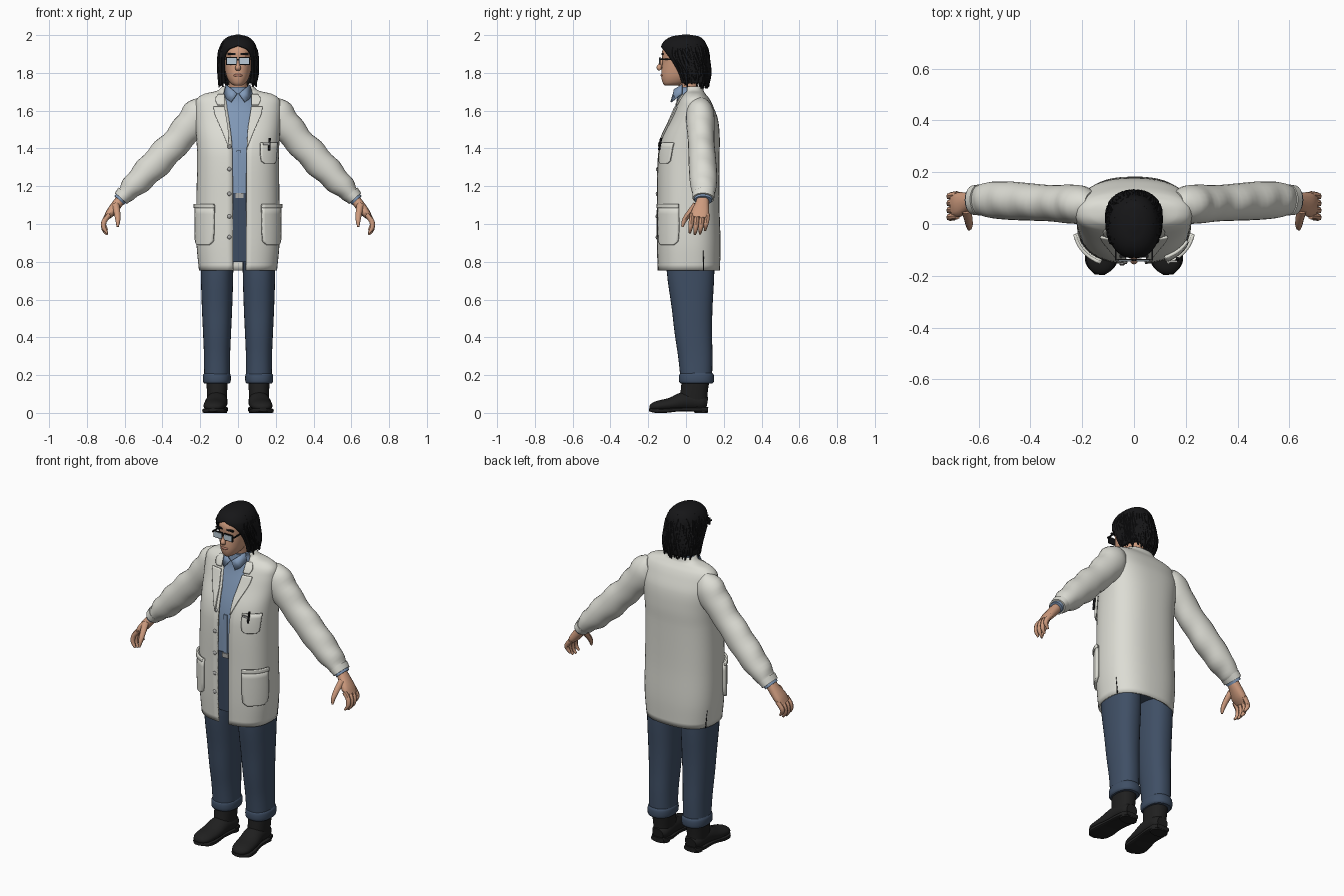
import bpy, bmesh, random
from math import sin, cos, asin, pi, radians, copysign
from mathutils import Vector

if "Cube" in bpy.data.objects:
    bpy.data.objects.remove(bpy.data.objects["Cube"])
random.seed(4)


def material(name, *rgb):
    m = bpy.data.materials.new(name)
    m.use_nodes = True
    m.diffuse_color = (*rgb, 1)
    m.node_tree.nodes["Principled BSDF"].inputs["Base Color"].default_value = (*rgb, 1)
    return m


WHITE = material("coat white", .72, .72, .66)
BLUE = material("shirt blue", .22, .32, .48)
DENIM = material("denim", .05, .078, .13)
SKIN = material("skin", .62, .33, .21)
LIPS = material("lips", .45, .2, .14)
HAIR = material("hair black", .008, .008, .009)
LEATHER = material("boot leather", .014, .014, .014)
LENS = material("lens", .5, .6, .68)
METAL = material("metal grey", .4, .4, .39)


def interp(rows, t):
    """Smooth interpolation of table rows keyed by their first column."""
    t = min(max(t, rows[0][0]), rows[-1][0])
    i = max(j for j in range(len(rows) - 1) if rows[j][0] <= t)
    a, b = rows[i], rows[i + 1]
    prev, nxt = rows[max(i - 1, 0)], rows[min(i + 2, len(rows) - 1)]
    h = b[0] - a[0]
    s = (t - a[0]) / h
    out = []
    for q, c, d, r in zip(prev, a, b, nxt):
        m0 = (d - q) / (b[0] - prev[0]) * h
        m1 = (r - c) / (nxt[0] - a[0]) * h
        out.append(c + s * m0 + s * s * (3 * (d - c) - 2 * m0 - m1)
                   + s ** 3 * (m0 + m1 - 2 * (d - c)))
    return out


def samples(rows, k):
    ts = [a[0] + (b[0] - a[0]) * j / k for a, b in zip(rows, rows[1:]) for j in range(k)]
    return ts + [rows[-1][0]]


def power(v, p):
    return copysign(abs(v) ** (2 / p), v)


def finish(name, bm, mat, mirror=False, thick=0):
    bmesh.ops.remove_doubles(bm, verts=bm.verts, dist=.0001)
    bmesh.ops.recalc_face_normals(bm, faces=bm.faces)
    mesh = bpy.data.meshes.new(name)
    bm.to_mesh(mesh)
    bm.free()
    mesh.materials.append(mat)
    ob = bpy.data.objects.new(name, mesh)
    bpy.context.collection.objects.link(ob)
    bpy.ops.object.select_all(action='DESELECT')
    ob.select_set(True)
    bpy.context.view_layer.objects.active = ob
    bpy.ops.object.shade_smooth_by_angle(angle=radians(45))
    if thick:
        mod = ob.modifiers.new("thickness", 'SOLIDIFY')
        mod.thickness, mod.offset = thick, 0
    if mirror:
        ob.modifiers.new("mirror", 'MIRROR')
    return ob


def skin_rings(name, rings, mat, closed=True, caps=(True, True), **kw):
    bm = bmesh.new()
    vs = [[bm.verts.new(p) for p in r] for r in rings]
    n = len(vs[0])
    for a, b in zip(vs, vs[1:]):
        for i in range(n if closed else n - 1):
            j = (i + 1) % n
            bm.faces.new((a[i], a[j], b[j], b[i]))
    for flag, r in zip(caps, (vs[0], vs[-1])):
        if flag:
            bm.faces.new(r)
    return finish(name, bm, mat, **kw)


def point(sec, u, p, out=0, cx=0):
    """Point on a rounded section (z, half width, front y, back y); u = 0 is the front."""
    z, w, f, b = sec[:4]
    return Vector((cx + w * power(sin(u), p) + out * sin(u),
                   (f + b) / 2 - (b - f) / 2 * power(cos(u), p) - out * cos(u), z))


def angle(sec, x, p):
    return asin(min(max(x, 0) / sec[1], 1) ** (p / 2))


def body(name, rows, mat, p=2.3, k=4, n=32, cx=0, **kw):
    rings = [[point(interp(rows, z), 2 * pi * i / n, p, cx=cx) for i in range(n)]
             for z in samples(rows, k)]
    return skin_rings(name, rings, mat, **kw)


def open_body(name, rows, mat, p, shift=0, k=5, n=48, **kw):
    """Like body, but the last column gives a front opening's half width."""
    rings = []
    for z in samples(rows, k):
        s = interp(rows, z)
        u0, u1 = angle(s, s[4] + shift, p), 2 * pi - angle(s, s[4] - shift, p)
        rings.append([point(s, u0 + (u1 - u0) * i / n, p) for i in range(n + 1)])
    return skin_rings(name, rings, mat, closed=False, **kw)


def tube(name, pts, mat, ref=(0, 1, 0), p=2, k=4, n=12, ripple=0, **kw):
    """Tube through (x, y, z, radius along ref, other radius)."""
    rows = [(i, *q) for i, q in enumerate(pts)]
    ts = samples(rows, k)
    cs = [Vector(interp(rows, t)[1:4]) for t in ts]
    rings = []
    for i, t in enumerate(ts):
        d = (cs[min(i + 1, len(cs) - 1)] - cs[max(i - 1, 0)]).normalized()
        a = (Vector(ref) - d * d.dot(Vector(ref))).normalized()
        b = d.cross(a)
        ra, rb = interp(rows, t)[4:6]
        rings.append([cs[i] + a * ra * power(cos(v), p)
                      + b * (rb + ripple * sin(5 * t + v)) * power(sin(v), p)
                      for v in (2 * pi * j / n for j in range(n))])
    return skin_rings(name, rings, mat, **kw)


def box(name, loc, size, mat, **kw):
    bm = bmesh.new()
    bmesh.ops.create_cube(bm, size=1)
    for v in bm.verts:
        v.co = Vector(loc) + v.co * Vector(size)
    return finish(name, bm, mat, **kw)


def ball(name, loc, size, mat, **kw):
    bm = bmesh.new()
    bmesh.ops.create_uvsphere(bm, u_segments=16, v_segments=10, radius=1)
    for v in bm.verts:
        v.co = Vector(loc) + v.co * Vector(size)
    return finish(name, bm, mat, **kw)


# Coat body, open down the front
COAT_P = 2.5
COAT = [(.755, .202, -.145, .175, .033), (.9, .215, -.15, .178, .035),
        (1.1, .215, -.15, .172, .036), (1.35, .212, -.145, .172, .037),
        (1.45, .215, -.125, .174, .042), (1.55, .222, -.08, .165, .055),
        (1.62, .222, -.05, .14, .066), (1.66, .213, -.03, .12, .07),
        (1.685, .175, -.01, .1, .07), (1.7, .11, 0, .09, .066), (1.725, .078, -.01, .085, .062)]
open_body("coat_body", COAT, WHITE, COAT_P, shift=.008, caps=(False, False), thick=.01)


def patch(name, rows, mat, out, thick, side=1, by_x=False, n=10):
    """Plate that follows the coat, from rows (z, start, end)."""
    rings = []
    for z in samples(rows, 4):
        s, (_, a, b) = interp(COAT, z), interp(rows, z)
        if by_x:
            a, b = angle(s, a, COAT_P), angle(s, b, COAT_P)
        rings.append([point(s, side * (a + (b - a) * i / n), COAT_P, out) for i in range(n + 1)])
    skin_rings(name, rings, mat, closed=False, caps=(False, False), thick=thick)


for side, word in ((1, "left"), (-1, "right")):
    patch(word + "_lapel", [(1.41, .046, .05), (1.5, .05, .085), (1.58, .062, .118),
          (1.62, .068, .125)], WHITE, .01, .008, side, True)
    patch(word + "_coat_collar", [(1.63, .069, .105), (1.66, .07, .115), (1.685, .068, .1)],
          WHITE, .01, .008, side, True)
    patch(word + "_hip_pocket", [(.89, .65, 1.2), (.91, .53, 1.33), (1.1, .5, 1.36)],
          WHITE, .012, .014, side)
    patch(word + "_pocket_hem", [(1.085, .5, 1.36), (1.105, .5, 1.36)], WHITE, .018, .012, side)
    patch(word + "_coat_vent", [(.752, 1.95, 1.99), (.86, 1.96, 1.965)], HAIR, .005, .004, side, n=2)
patch("chest_pocket", [(1.32, .6, .95), (1.335, .5, 1.05), (1.43, .47, 1.1)], WHITE, .012, .012)
tube("pocket_pen", [(.165, -.143, 1.39, .006, .006), (.168, -.132, 1.455, .006, .006)], HAIR, n=8)
box("pen_clip", (.15, -.145, 1.425), (.035, .008, .012), METAL)
for z in (.93, 1.04, 1.16, 1.29, 1.41):
    y = point(interp(COAT, z), -.15, COAT_P).y
    ball("coat_button", (-.046, y - .005, z), (.011, .007, .011), METAL)

# Sleeves and shirt cuffs
tube("sleeves", [(.16, .075, 1.615, .05, .06), (.2, .075, 1.59, .072, .084),
     (.25, .077, 1.525, .075, .085), (.32, .08, 1.443, .07, .077), (.4, .085, 1.358, .072, .08),
     (.48, .09, 1.275, .074, .075), (.55, .093, 1.205, .07, .064), (.6, .093, 1.155, .057, .045),
     (.615, .092, 1.14, .054, .04)], WHITE, n=24, ripple=.004, mirror=True)
tube("sleeve_cuffs", [(.597, .093, 1.16, .06, .049), (.62, .092, 1.135, .057, .043)],
     WHITE, n=24, k=2, mirror=True)
tube("shirt_cuffs", [(.61, .092, 1.145, .05, .036), (.629, .091, 1.125, .047, .034)],
     BLUE, n=20, k=2, mirror=True)

# Hands
tube("palms", [(.61, .09, 1.145, .03, .026), (.64, .085, 1.105, .037, .027),
     (.675, .075, 1.06, .048, .024), (.7, .07, 1.03, .042, .014)], SKIN, p=2.4, mirror=True)
for i, word in enumerate(("index", "middle", "ring", "little")):
    y, drop = .028 + .027 * i, (0, .008, .004, -.014)[i]
    tube(word + "_fingers", [(.682, y + .004, 1.05, .014, .014), (.708, y, 1.015, .0135, .014),
         (.71, y - .004, .98 - drop, .012, .012), (.692, y - .008, .952 - drop, .006, .006)],
         SKIN, n=8, k=3, mirror=True)
tube("thumbs", [(.648, .055, 1.1, .02, .02), (.64, .02, 1.06, .016, .017),
     (.636, -.008, 1.02, .013, .013), (.637, -.02, .985, .006, .006)], SKIN, n=8, mirror=True)

# Shirt, collar and belt
body("shirt", [(1.14, .18, -.122, .14), (1.35, .18, -.122, .14), (1.45, .18, -.108, .14),
     (1.55, .17, -.08, .13), (1.64, .11, -.052, .09), (1.7, .064, -.046, .075),
     (1.725, .06, -.046, .072)], BLUE)
skin_rings("shirt_collar_flaps", [[(.004, -.066, 1.69), (.03, -.062, 1.712), (.062, -.02, 1.738)],
           [(.036, -.08, 1.645), (.058, -.06, 1.66), (.074, -.022, 1.69)]],
           BLUE, closed=False, caps=(False, False), thick=.007, mirror=True)
box("shirt_placket", (.004, -.124, 1.27), (.022, .006, .24), BLUE)
body("belt", [(1.135, .182, -.127, .142), (1.165, .182, -.127, .142)], DENIM, k=1)
box("belt_buckle", (.008, -.128, 1.15), (.04, .01, .026), METAL)

# Jeans with rolled cuffs
body("jeans_hips", [(.8, .165, -.1, .15), (.95, .175, -.11, .155), (1.14, .178, -.122, .14)], DENIM)
body("jeans_legs", [(.17, .068, -.028, .138), (.3, .069, -.042, .14), (.42, .074, -.06, .138),
     (.55, .08, -.075, .14), (.75, .086, -.102, .15), (.88, .085, -.1, .145)],
     DENIM, cx=.111, mirror=True)
body("jeans_cuffs", [(.155, .066, -.028, .14), (.165, .073, -.036, .147), (.2, .073, -.036, .147),
     (.212, .066, -.028, .14)], DENIM, cx=.112, mirror=True)

# Boots
body("boot_shafts", [(.05, .05, -.035, .112), (.1, .053, -.03, .114), (.18, .057, -.022, .125)],
     LEATHER, cx=.111, mirror=True)
tube("boot_feet", [(.108, .112, .05, .035, .032), (.108, .08, .055, .052, .045),
     (.112, 0, .062, .056, .052), (.12, -.08, .045, .06, .036), (.128, -.15, .036, .055, .028),
     (.132, -.182, .03, .036, .018), (.133, -.193, .028, .012, .006)],
     LEATHER, ref=(1, 0, 0), n=20, mirror=True)
tube("boot_soles", [(.108, .116, .018, .04, .012), (.11, .06, .018, .058, .012),
     (.116, -.03, .018, .056, .01), (.124, -.11, .012, .064, .012), (.13, -.16, .012, .056, .012),
     (.133, -.195, .016, .02, .008)], LEATHER, ref=(1, 0, 0), p=5, n=20, mirror=True)
body("boot_heels", [(0, .05, .045, .115), (.03, .052, .035, .118)], LEATHER, cx=.108, k=1, mirror=True)

# Neck, head and face
tube("neck", [(0, .03, 1.65, .054, .056), (0, .015, 1.72, .05, .05), (0, 0, 1.79, .05, .05)], SKIN, n=20)
body("head", [(1.733, .022, -.112, -.04), (1.745, .04, -.122, 0), (1.775, .058, -.13, .05),
     (1.81, .068, -.13, .08), (1.86, .075, -.125, .09), (1.92, .076, -.125, .095),
     (1.96, .06, -.09, .08), (1.98, .03, -.04, .04)], SKIN, p=2.2)
tube("nose", [(0, -.122, 1.875, .008, .008), (0, -.135, 1.845, .01, .01),
     (0, -.142, 1.827, .014, .015), (0, -.135, 1.815, .006, .012)], SKIN)
ball("lips", (0, -.127, 1.787), (.024, .008, .008), LIPS)
box("eyebrows", (.035, -.124, 1.9), (.042, .012, .008), HAIR, mirror=True)

# Glasses
for x in (-.034, .034):
    box("lens_frame", (x, -.138, 1.863), (.06, .006, .04), HAIR)
    box("lens", (x, -.141, 1.863), (.05, .006, .03), LENS)
box("glasses_bridge", (0, -.14, 1.87), (.02, .006, .007), HAIR)
box("glasses_arms", (.071, -.07, 1.872), (.005, .14, .008), HAIR, mirror=True)

# Hair shell and loose locks
HAIR_P = 2.2
LOCKS = [(1.745, .094, -.04, .115, .07), (1.8, .099, -.06, .122, .072), (1.86, .098, -.095, .115, .07),
         (1.9, .096, -.122, .11, .064), (1.925, .093, -.127, .108, .045), (1.945, .088, -.124, .104, 0),
         (1.97, .072, -.105, .09, 0), (1.988, .045, -.07, .065, 0), (1.996, .012, -.02, .02, 0)]
open_body("hair_shell", LOCKS, HAIR, HAIR_P, caps=(False, True), thick=.012)
for i in range(64):
    u = 1.0 + (2 * pi - 2.0) * (i + random.random()) / 64
    top, end = random.uniform(1.9, 1.985), random.uniform(1.715, 1.765)
    path = []
    for j in range(5):
        z = top + (end - top) * j / 4
        q = point(interp(LOCKS, z), u + .05 * sin(3 * j + i), HAIR_P, .002 if j < 4 else random.uniform(-.01, .01))
        r = (.006, .011, .012, .011, .003)[j]
        path.append((q.x, q.y, z, r, r))
    tube("hair_lock", path, HAIR, k=2, n=6)
